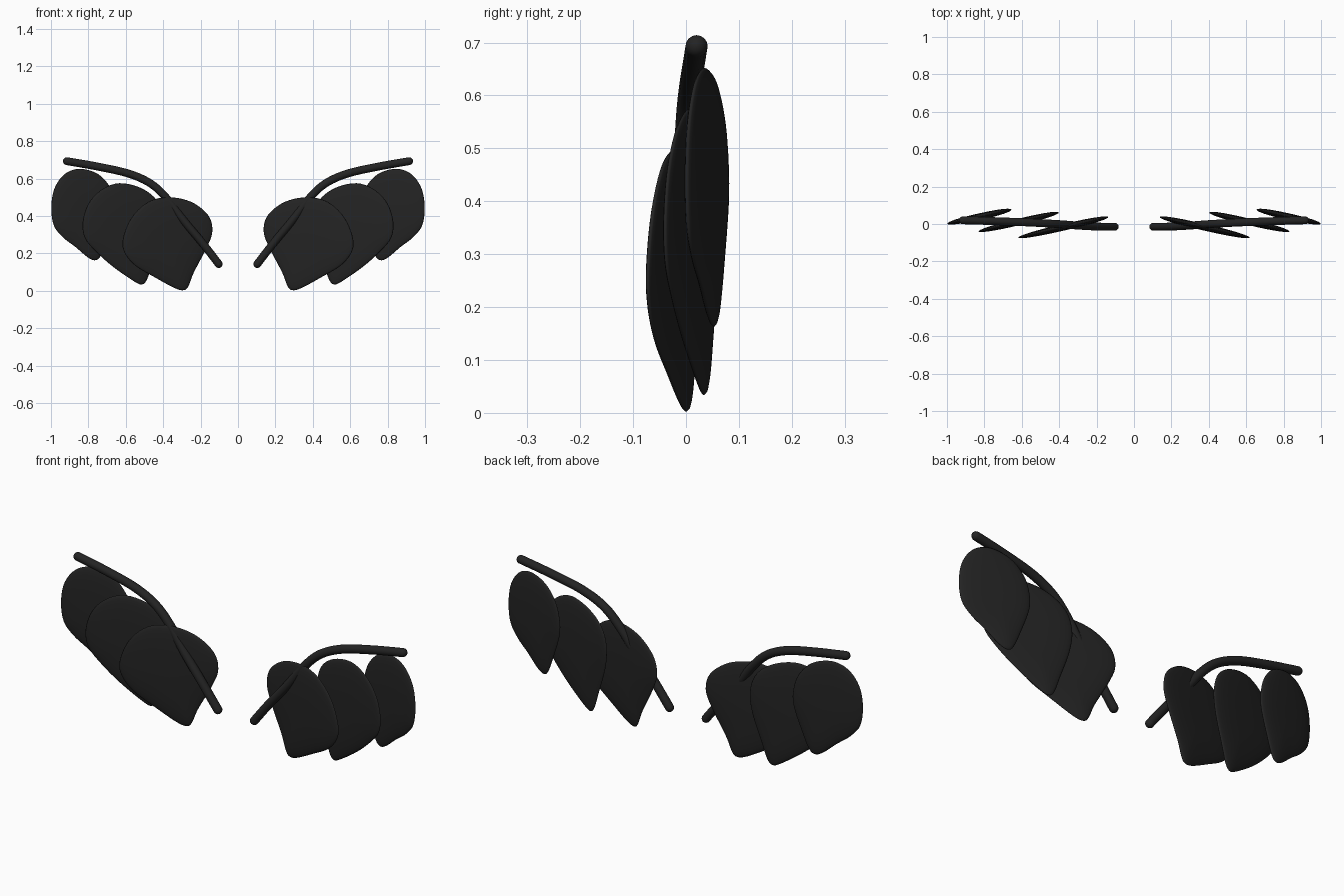
import bpy, bmesh, math
from mathutils import Vector

if "Cube" in bpy.data.objects:
    bpy.data.objects.remove(bpy.data.objects["Cube"])

black = bpy.data.materials.new("matte_black")
black.diffuse_color = (0.017, 0.017, 0.017, 1)
black.use_nodes = True
black.node_tree.nodes["Principled BSDF"].inputs["Base Color"].default_value = black.diffuse_color


def spline(pts, steps, closed):
    """Smooth points along a Catmull-Rom curve."""
    pts = [Vector(p) for p in pts]
    n = len(pts)
    get = (lambda i: pts[i % n]) if closed else (lambda i: pts[max(0, min(n - 1, i))])
    out = []
    for i in range(n if closed else n - 1):
        a, b, c, d = (get(i + k) for k in (-1, 0, 1, 2))
        for s in range(steps):
            t = s / steps
            out.append(0.5 * (2 * b + (c - a) * t + (2 * a - 5 * b + 4 * c - d) * t * t
                              + (3 * b - a - 3 * c + d) * t ** 3))
    return out if closed else out + [pts[-1]]


def loft(name, start, rings, end, side):
    """Skin rings of points between two end poles; side = -1 mirrors in x."""
    bm = bmesh.new()
    new = lambda p: bm.verts.new((p[0] * side, p[1], p[2]))
    loops = [[new(p) for p in r] for r in rings]
    n = len(loops[0])
    for pole, loop in ((new(start), loops[0]), (new(end), loops[-1])):
        for i in range(n):
            bm.faces.new((pole, loop[i], loop[(i + 1) % n]))
    for a, b in zip(loops, loops[1:]):
        for i in range(n):
            j = (i + 1) % n
            bm.faces.new((a[i], a[j], b[j], b[i]))
    bmesh.ops.recalc_face_normals(bm, faces=bm.faces)
    for f in bm.faces:
        f.smooth = True
    mesh = bpy.data.meshes.new(name)
    bm.to_mesh(mesh)
    bm.free()
    mesh.materials.append(black)
    bpy.context.collection.objects.link(bpy.data.objects.new(name, mesh))


def petal(name, outline, x0, y0, slope, side, half=0.018):
    """Thin domed pad lying in a slanted upright plane."""
    edge = spline(outline, 5, True)
    mid = sum(edge, Vector((0, 0))) / len(edge)

    def place(p, off):
        return (p.x, y0 + slope * (p.x - x0) + off, p.y)
    rings = []
    for k in range(1, 16):
        a = math.pi * k / 16
        s = math.sin(a) ** 0.8
        rings.append([place(mid + (p - mid) * s, half * math.cos(a)) for p in edge])
    loft(name, place(mid, half), rings, place(mid, -half), side)


def rod(name, path, radius, side):
    """Round bar with domed ends."""
    pts = spline(path, 6, False)
    first = (pts[1] - pts[0]).normalized()
    last = (pts[-1] - pts[-2]).normalized()
    caps = [math.radians(d) for d in (15, 35, 55, 75)]
    stations = [(pts[0] - first * radius * math.cos(a), radius * math.sin(a), first) for a in caps]
    for i, p in enumerate(pts):
        t = (pts[min(i + 1, len(pts) - 1)] - pts[max(i - 1, 0)]).normalized()
        stations.append((p, radius, t))
    stations += [(pts[-1] + last * radius * math.cos(a), radius * math.sin(a), last)
                 for a in reversed(caps)]
    rings = []
    for c, r, t in stations:
        u = t.cross(Vector((0, 1, 0))).normalized()
        v = t.cross(u)
        rings.append([c + r * (u * math.cos(q) + v * math.sin(q))
                      for q in (math.tau * k / 16 for k in range(16))])
    loft(name, pts[0] - first * radius, rings, pts[-1] + last * radius, side)


# Pad outlines as (x, z)
inner = [(0.29, 0.003), (0.265, 0.025), (0.235, 0.1), (0.165, 0.235), (0.137, 0.32),
         (0.16, 0.405), (0.25, 0.475), (0.37, 0.5), (0.48, 0.475), (0.57, 0.39),
         (0.615, 0.28), (0.607, 0.205), (0.55, 0.135), (0.45, 0.075), (0.34, 0.015)]
middle = [(0.513, 0.034), (0.487, 0.06), (0.46, 0.14), (0.415, 0.28), (0.403, 0.39),
          (0.435, 0.485), (0.52, 0.55), (0.635, 0.575), (0.73, 0.54), (0.8, 0.465),
          (0.83, 0.37), (0.82, 0.285), (0.765, 0.215), (0.67, 0.13), (0.555, 0.05)]
outer = [(0.765, 0.163), (0.735, 0.185), (0.7, 0.27), (0.66, 0.39), (0.658, 0.47),
         (0.685, 0.555), (0.75, 0.625), (0.845, 0.652), (0.925, 0.625), (0.98, 0.55),
         (0.998, 0.45), (0.985, 0.35), (0.935, 0.285), (0.87, 0.235), (0.805, 0.18)]
# Arm centre line
arm = [(0.103, -0.015, 0.143), (0.19, -0.014, 0.255), (0.29, -0.009, 0.375),
       (0.38, -0.002, 0.493), (0.465, 0.003, 0.572), (0.58, 0.009, 0.625),
       (0.74, 0.015, 0.662), (0.915, 0.02, 0.693)]

for side, tag in ((1, "right"), (-1, "left")):
    petal("inner_pad_" + tag, inner, 0.137, 0.037, -0.228, side)
    petal("middle_pad_" + tag, middle, 0.403, 0.061, -0.235, side)
    petal("outer_pad_" + tag, outer, 0.658, 0.076, -0.218, side)
    rod("support_arm_" + tag, arm, 0.021, side)
